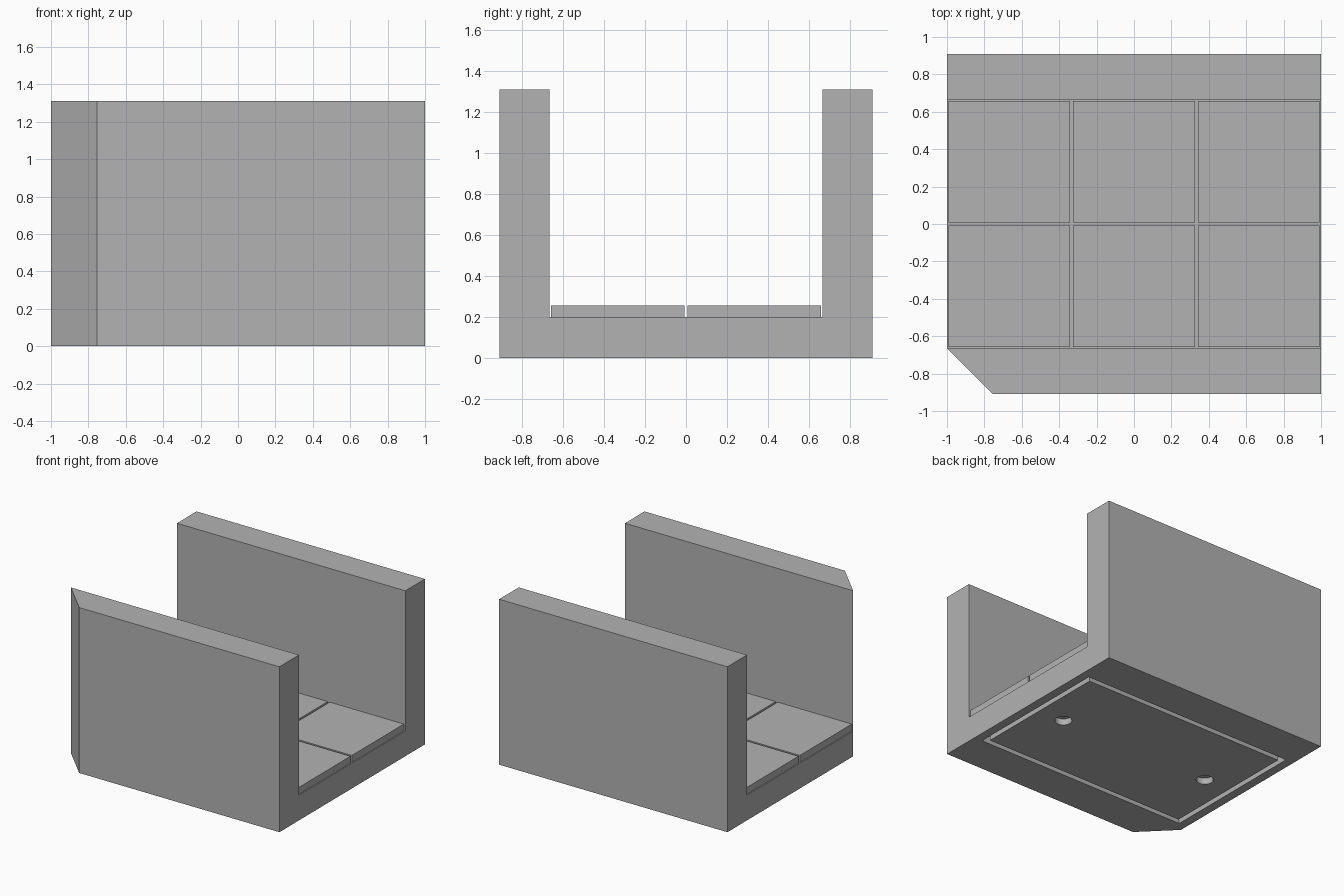
import bpy
import bmesh

if "Cube" in bpy.data.objects:
    bpy.data.objects.remove(bpy.data.objects["Cube"], do_unlink=True)

grey = bpy.data.materials.new("plain_grey")
grey.use_nodes = True
COLOUR = (0.45, 0.45, 0.45, 1)
grey.diffuse_color = COLOUR
grey.node_tree.nodes["Principled BSDF"].inputs["Base Color"].default_value = COLOUR


def prism(name, outline, bottom, top):
    """Extrude a counter-clockwise plan outline between two heights."""
    bm = bmesh.new()
    face = bm.faces.new([bm.verts.new((x, y, bottom)) for x, y in outline])
    extruded = bmesh.ops.extrude_face_region(bm, geom=[face], use_keep_orig=True)
    verts = [v for v in extruded["geom"] if isinstance(v, bmesh.types.BMVert)]
    bmesh.ops.translate(bm, verts=verts, vec=(0, 0, top - bottom))
    bmesh.ops.recalc_face_normals(bm, faces=bm.faces)
    return finish(name, bm)


def finish(name, bm):
    mesh = bpy.data.meshes.new(name)
    bm.to_mesh(mesh)
    bm.free()
    mesh.materials.append(grey)
    obj = bpy.data.objects.new(name, mesh)
    bpy.context.collection.objects.link(obj)
    return obj


def block(name, x, y, half_x, half_y, bottom, top):
    outline = [(x - half_x, y - half_y), (x + half_x, y - half_y),
               (x + half_x, y + half_y), (x - half_x, y + half_y)]
    return prism(name, outline, bottom, top)


def cut(target, cutter):
    """Subtract the cutter from the target, then discard the cutter."""
    cutter.hide_render = True
    mod = target.modifiers.new("cut", "BOOLEAN")
    mod.operation = "DIFFERENCE"
    mod.solver = "EXACT"
    mod.object = cutter
    bpy.context.view_layer.objects.active = target
    bpy.ops.object.modifier_apply(modifier=mod.name)
    bpy.data.objects.remove(cutter, do_unlink=True)


DEPTH, HEIGHT, FLOOR = 0.91, 1.31, 0.2
INNER = 0.665     # inside face of the walls
CHAMFER = 0.246

# Floor and two walls: one solid with a clipped corner and a channel through it
body = prism("floor_and_walls",
             [(CHAMFER - 1, -DEPTH), (1, -DEPTH), (1, DEPTH),
              (-1, DEPTH), (-1, CHAMFER - DEPTH)], 0, HEIGHT)
cut(body, block("channel_cutter", 0, 0, 1.2, INNER, FLOOR, HEIGHT + 0.2))

# Rectangular groove in the underside
groove = block("groove_cutter", 0, 0, 0.93, 0.6, -0.1, 0.06)
cut(groove, block("groove_core", 0, 0, 0.89, 0.56, -0.2, 0.2))
cut(body, groove)

# Two round sockets in the underside
for x in (-0.667, 0.667):
    bm = bmesh.new()
    bmesh.ops.create_cone(bm, cap_ends=True, segments=32,
                          radius1=0.062, radius2=0.062, depth=0.1)
    bmesh.ops.translate(bm, verts=bm.verts, vec=(x, 0, 0))
    cut(body, finish("socket_cutter", bm))

# Six raised floor tiles
CELL = 2 / 3
for column in (-1, 0, 1):
    for row, side in ((-0.5, "front"), (0.5, "back")):
        place = ("right", "middle", "left")[column + 1]
        block(f"floor_tile_{side}_{place}", column * CELL, row * CELL,
              0.325, 0.325, FLOOR, 0.255)
